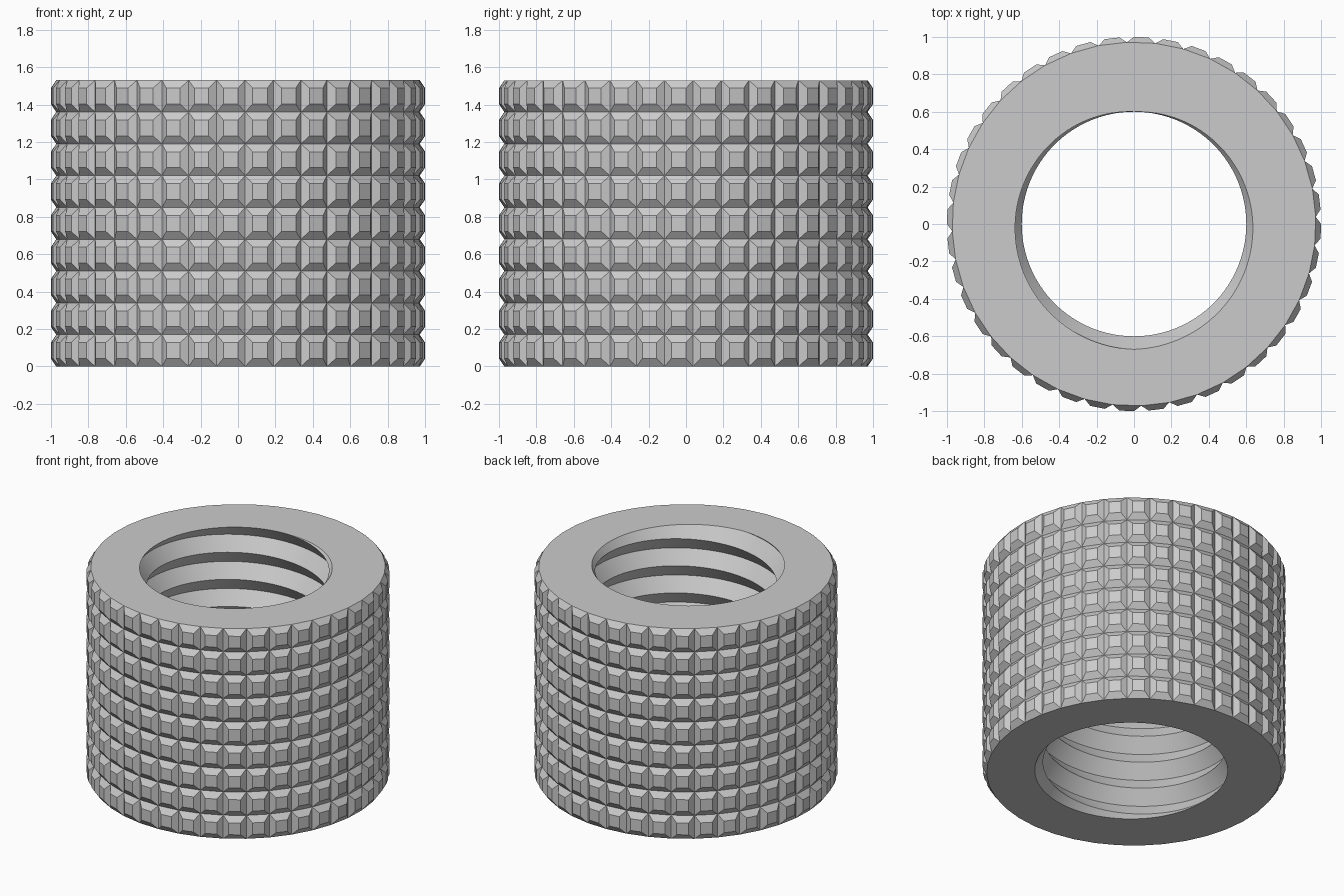
import bpy, bmesh
from math import sin, cos, radians, tau

cube = bpy.data.objects.get("Cube")
if cube:
    bpy.data.objects.remove(cube, do_unlink=True)

HEIGHT = 1.53
ROWS, COLUMNS = 9, 40            # knurl studs up and around
VALLEY_R, STUD_R = 0.972, 1.0
CREST_R, THREAD_DEPTH = 0.6, 0.07
TURNS, BORE_STEPS = 7.75, 120
PITCH = HEIGHT / TURNS

bm = bmesh.new()


def polar(r, angle, z):
    return bm.verts.new((r * cos(angle), r * sin(angle), z))


# Knurled outside: a grid of valleys with a flat-topped stud in each cell
def knurl_point(r, column, row):
    return polar(r, radians(2.25) + column * tau / COLUMNS, row * HEIGHT / ROWS)


corners = [(0, 0), (1, 0), (1, 1), (0, 1)]
for row in range(ROWS):
    for col in range(COLUMNS):
        base = [knurl_point(VALLEY_R, col + a, row + b) for a, b in corners]
        top = [knurl_point(STUD_R, col + 0.25 + a / 2, row + 0.25 + b / 2)
               for a, b in corners]
        bm.faces.new(top)
        for i in range(4):
            j = (i + 1) % 4
            bm.faces.new((base[i], base[j], top[j], top[i]))


# Threaded bore: V-shaped right-handed helix, trimmed level at both ends
def bore_point(step, row):
    f = step / BORE_STEPS
    z = min(max(HEIGHT - PITCH * (row / 2 - f), 0), HEIGHT)
    phase = ((HEIGHT - z) / PITCH + f) % 1
    r = CREST_R + THREAD_DEPTH * (1 - abs(2 * phase - 1))
    return polar(r, tau * (f + 0.25), z)


bore_rows = int(2 * (TURNS + 1)) + 2
grid = [[bore_point(s, k) for k in range(bore_rows)] for s in range(BORE_STEPS + 1)]
for s in range(BORE_STEPS):
    for k in range(bore_rows - 1):
        bm.faces.new((grid[s][k], grid[s][k + 1], grid[s + 1][k + 1], grid[s + 1][k]))

bmesh.ops.remove_doubles(bm, verts=bm.verts[:], dist=0.0001)

# Flat end rings between the knurl and the bore
for level, direction in ((0, -1), (HEIGHT, 1)):
    rim = [e for e in bm.edges if e.is_boundary
           and all(abs(v.co.z - level) < 0.001 for v in e.verts)]
    bmesh.ops.triangle_fill(bm, edges=rim, use_beauty=True, normal=(0, 0, direction))

bmesh.ops.recalc_face_normals(bm, faces=bm.faces[:])

mesh = bpy.data.meshes.new("knurled_threaded_ring")
bm.to_mesh(mesh)
bm.free()
ring = bpy.data.objects.new("knurled_threaded_ring", mesh)
bpy.context.collection.objects.link(ring)

# Plain grey material
grey = bpy.data.materials.new("light_grey")
grey.use_nodes = True
colour = (0.6, 0.6, 0.6, 1)
grey.diffuse_color = colour
grey.node_tree.nodes["Principled BSDF"].inputs["Base Color"].default_value = colour
mesh.materials.append(grey)

# Smooth bore flanks, crisp studs and rims
bpy.ops.object.select_all(action="DESELECT")
ring.select_set(True)
bpy.context.view_layer.objects.active = ring
bpy.ops.object.shade_smooth_by_angle(angle=radians(15))
